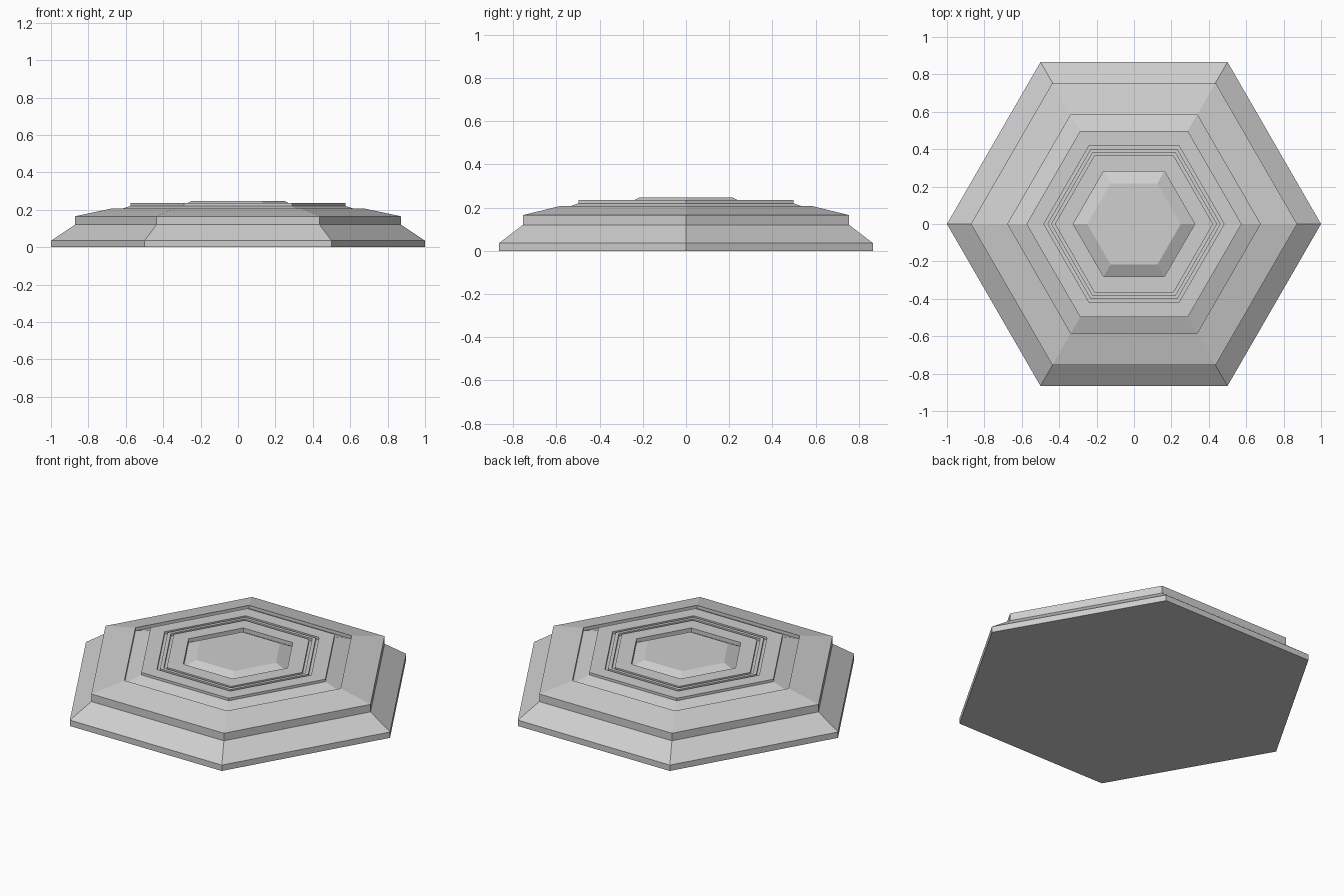
import bpy
import bmesh
from math import cos, sin, tau

SIDES = 6

old = bpy.data.objects.get("Cube")
if old:
    bpy.data.objects.remove(old, do_unlink=True)

grey = bpy.data.materials.new("light grey")
grey.use_nodes = True
colour = (0.62, 0.62, 0.62, 1)
grey.diffuse_color = colour
grey.node_tree.nodes["Principled BSDF"].inputs["Base Color"].default_value = colour


def hex_lathe(name, profile, cap_start=False, cap_end=False):
    """Sweep a (radius, height) profile, outside to inside, round a hexagon."""
    bm = bmesh.new()
    rings = [[bm.verts.new((r * cos(tau * i / SIDES), r * sin(tau * i / SIDES), z))
              for i in range(SIDES)] for r, z in profile]
    for low, high in zip(rings, rings[1:]):
        for i in range(SIDES):
            j = (i + 1) % SIDES
            bm.faces.new((low[i], low[j], high[j], high[i]))
    if cap_start:
        bm.faces.new(rings[0][::-1])
    if cap_end:
        bm.faces.new(rings[-1])
    mesh = bpy.data.meshes.new(name)
    bm.to_mesh(mesh)
    bm.free()
    mesh.materials.append(grey)
    obj = bpy.data.objects.new(name, mesh)
    bpy.context.collection.objects.link(obj)
    return obj


TOP = 0.235      # level of the flat platform
FLOOR = 0.22     # bottom of the thin grooves

# Base slab with its sloping skirt, closed underneath
hex_lathe("base_skirt", [(1, 0), (1, 0.035), (0.872, 0.12)], cap_start=True)

# Upright band and shallow roof, dropping into a channel
hex_lathe("roof_tier", [(0.872, 0.12), (0.872, 0.165), (0.675, 0.207), (0.675, 0.188)])

# Slope rising out of the channel to the raised platform
hex_lathe("platform_rim", [(0.675, 0.188), (0.575, 0.22), (0.575, TOP), (0.482, TOP)])

# Two thin grooves with a ridge between them
for name, outer, inner in (("outer_groove", 0.482, 0.463), ("inner_groove", 0.441, 0.423)):
    hex_lathe(name, [(outer, TOP), (outer, FLOOR), (inner, FLOOR), (inner, TOP)])
hex_lathe("groove_ridge", [(0.463, TOP), (0.441, TOP)])

# Inner plate, stepping down to the foot of the cap
hex_lathe("inner_plate", [(0.423, TOP), (0.325, TOP), (0.325, 0.212)])

# Bevelled centre cap
hex_lathe("centre_cap", [(0.325, 0.212), (0.25, 0.246)], cap_end=True)
